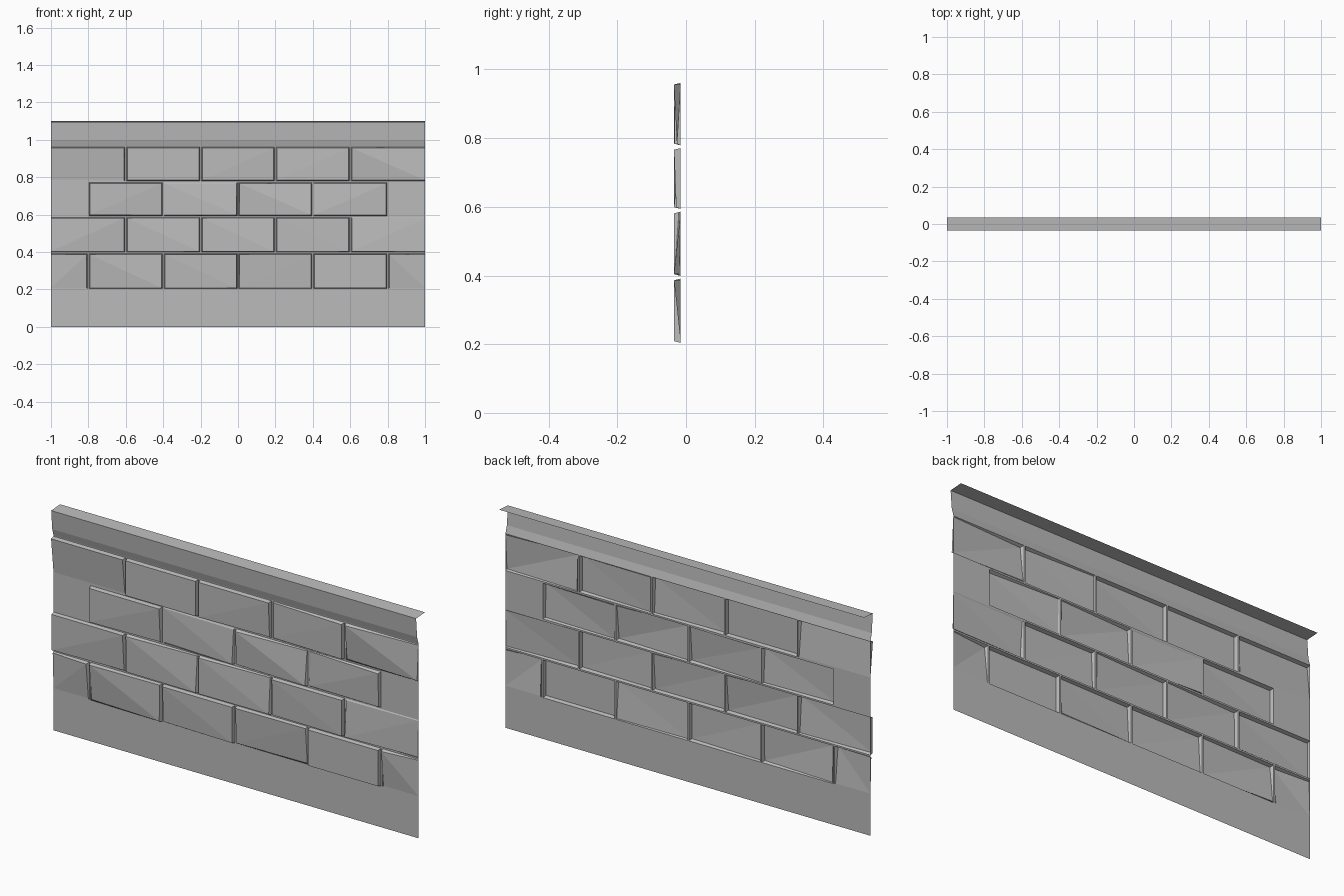
import bpy
import bmesh

cube = bpy.data.objects.get("Cube")
if cube:
    bpy.data.objects.remove(cube, do_unlink=True)

stone = bpy.data.materials.new("grey_stone")
stone.use_nodes = True
GREY = (0.5, 0.5, 0.5, 1)
stone.diffuse_color = GREY
stone.node_tree.nodes["Principled BSDF"].inputs["Base Color"].default_value = GREY

BASE, RELIEF = -0.016, 0.019
WIDE = [-1, -0.6, -0.2, 0.2, 0.6, 1]
SHIFTED = [-1, -0.8, -0.4, 0, 0.4, 0.8, 1]

# Courses: bottom, top, joints, corner relief per brick
# (bottom left, bottom right, top right, top left; 9 is fully raised)
COURSES = [
    (0.20, 0.395, SHIFTED, "0093 0869 4999 4079 9999 0009"),
    (0.395, 0.59, WIDE, "8398 7929 9829 6999 9203"),
    (0.59, 0.775, SHIFTED, "0000 9499 0930 4919 3690 0000"),
    (0.775, 0.965, WIDE, "0099 9999 9599 3892 0509"),
]


def make_object(name, bm):
    mesh = bpy.data.meshes.new(name)
    bm.to_mesh(mesh)
    bm.free()
    mesh.materials.append(stone)
    obj = bpy.data.objects.new(name, mesh)
    bpy.context.collection.objects.link(obj)
    return obj


def ring(bm, x0, x1, z0, z1, pad, heights):
    """Four corners, inset by pad except along the wall's ends."""
    left = x0 if x0 <= -1 else x0 + pad
    right = x1 if x1 >= 1 else x1 - pad
    corners = [(left, z0 + pad), (right, z0 + pad), (right, z1 - pad), (left, z1 - pad)]
    return [bm.verts.new((x, BASE - RELIEF * h, z)) for (x, z), h in zip(corners, heights)]


def add_brick(bm, x0, x1, z0, z1, heights):
    """Mortar border, sloping sides and a folded face."""
    level = [0] * 4
    rings = [ring(bm, x0, x1, z0, z1, 0, level),
             ring(bm, x0, x1, z0, z1, 0.004, level),
             ring(bm, x0, x1, z0, z1, 0.009, heights)]
    for outer, inner in zip(rings, rings[1:]):
        for i in range(4):
            j = (i + 1) % 4
            bm.faces.new((outer[i], outer[j], inner[j], inner[i]))
    a, b, c, d = rings[-1]
    if heights[0] + heights[2] > heights[1] + heights[3]:
        bm.faces.new((a, b, c))
        bm.faces.new((a, c, d))
    else:
        bm.faces.new((a, b, d))
        bm.faces.new((b, c, d))


def add_sheet(name, profile):
    """Sweep a (y, z) profile along the wall's length."""
    bm = bmesh.new()
    pairs = [[bm.verts.new((x, y, z)) for x in (-1, 1)] for y, z in profile]
    for (a, b), (d, c) in zip(pairs, pairs[1:]):
        bm.faces.new((a, b, c, d))
    return make_object(name, bm)


# Plain wall below and above the brickwork, with the lip at the top
add_sheet("lower_wall", [(BASE, 0), (BASE, 0.20)])
add_sheet("upper_wall_and_lip", [(BASE, 0.965), (-0.026, 1.0), (-0.034, 1.095), (0.035, 1.1)])

# Brick courses
bm = bmesh.new()
for z0, z1, joints, reliefs in COURSES:
    for x0, x1, relief in zip(joints, joints[1:], reliefs.split()):
        add_brick(bm, x0, x1, z0, z1, [int(c) / 9 for c in relief])
bmesh.ops.remove_doubles(bm, verts=bm.verts, dist=0.0001)
make_object("brick_courses", bm)
